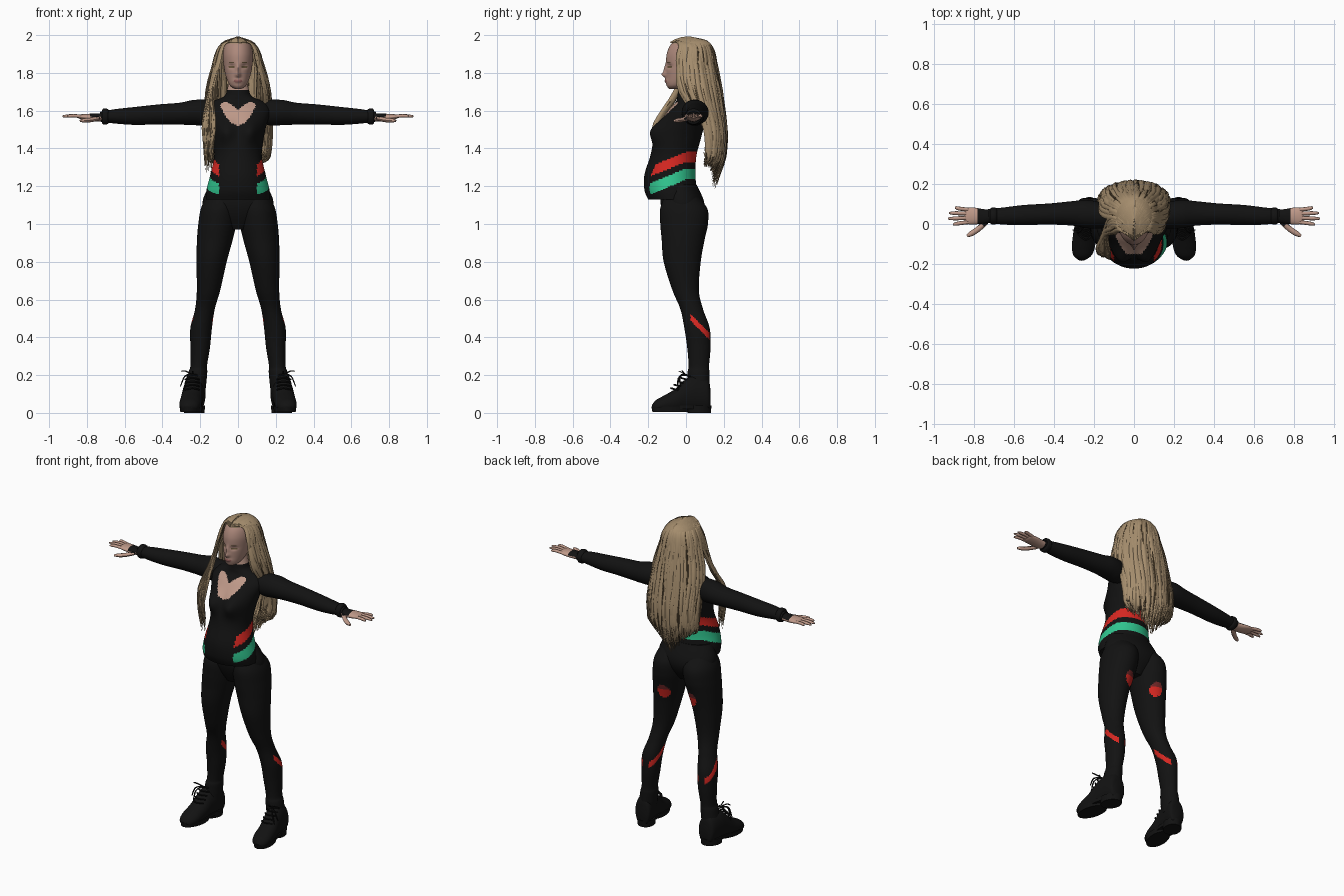
import bpy, bmesh, math, random
from math import sin, cos, pi, exp, radians
from mathutils import Vector

random.seed(4)
cube = bpy.data.objects.get("Cube")
if cube:
    bpy.data.objects.remove(cube)


def material(name, r, g, b):
    m = bpy.data.materials.new(name)
    m.use_nodes = True
    m.diffuse_color = (r, g, b, 1)
    node = next(x for x in m.node_tree.nodes if x.type == 'BSDF_PRINCIPLED')
    node.inputs["Base Color"].default_value = (r, g, b, 1)
    node.inputs["Roughness"].default_value = 0.8
    return m


BLACK = material("black fabric", .006, .006, .006)
SKIN = material("skin", .52, .32, .25)
FACE = material("face skin", .42, .25, .20)
LIPS = material("lips", .27, .11, .10)
HAIR = material("blond hair", .38, .27, .155)
DARK = material("dark hair", .12, .08, .04)
RED = material("red", .66, .02, .015)
MAROON = material("maroon", .16, .02, .02)
GREEN = material("green", .03, .55, .27)


def smooth(keys, steps):
    """Catmull-Rom through tuples of any length."""
    pts = [keys[0]] + list(keys) + [keys[-1]]
    out = []
    for p, q, r, s in zip(pts, pts[1:], pts[2:], pts[3:]):
        for i in range(steps):
            t = i / steps
            out.append([.5 * (2 * b + (c - a) * t + (2 * a - 5 * b + 4 * c - d) * t * t
                              + (3 * b - a - 3 * c + d) * t ** 3)
                        for a, b, c, d in zip(p, q, r, s)])
    return out + [list(keys[-1])]


def skin_rings(bm, rings, mat=0):
    rows = [[bm.verts.new(p) for p in ring] for ring in rings]
    n = len(rows[0])
    faces = [bm.faces.new((a[i], a[(i + 1) % n], b[(i + 1) % n], b[i]))
             for a, b in zip(rows, rows[1:]) for i in range(n)]
    faces += [bm.faces.new(rows[0][::-1]), bm.faces.new(rows[-1])]
    for f in faces:
        f.material_index = mat


def loft(bm, keys, axis='z', s=1, n=40, steps=8):
    """Ellipses along an axis; a key is (height, centre a, centre b, radius a, radius b)."""
    rings = []
    for h, a, b, ra, rb in smooth(keys, steps):
        ring = []
        for i in range(n):
            u, v = a + ra * cos(2 * pi * i / n), b + rb * sin(2 * pi * i / n)
            x, y, z = {'x': (h, u, v), 'y': (u, h, v), 'z': (u, v, h)}[axis]
            ring.append((x * s, y, z))
        rings.append(ring)
    skin_rings(bm, rings)


def lock(bm, keys, side, width, thick, tip=.1, mat=0, n=6, steps=4):
    """Tapered flat tube along a path."""
    pts = [Vector(p) for p in smooth(keys, steps)]
    rings = []
    for i, p in enumerate(pts):
        d = (pts[min(i + 1, len(pts) - 1)] - pts[max(i - 1, 0)]).normalized()
        nrm = d.cross(side).normalized()
        t = i / (len(pts) - 1)
        k = tip + (1 - tip) * min(1, (1 - t) * 3.5, .5 + t * 4)
        rings.append([p + (side * cos(j * 2 * pi / n) * width
                           + nrm * sin(j * 2 * pi / n) * thick) * k for j in range(n)])
    skin_rings(bm, rings, mat)


def finish(name, bm, mats, rule=None, shape=None):
    if shape:
        for v in bm.verts:
            v.co = shape(v.co)
    bmesh.ops.recalc_face_normals(bm, faces=bm.faces)
    for f in bm.faces:
        f.smooth = True
        if rule:
            f.material_index = rule(f.calc_center_median(), f.normal)
    me = bpy.data.meshes.new(name)
    bm.to_mesh(me)
    bm.free()
    me.set_sharp_from_angle(angle=radians(50))
    for m in mats:
        me.materials.append(m)
    ob = bpy.data.objects.new(name, me)
    bpy.context.collection.objects.link(ob)


def bump(x, z, cx, cz, wx, wz):
    return exp(-((x - cx) / wx) ** 2 - ((z - cz) / wz) ** 2)


# Torso: fitted top with chest opening, side stripes and collar
def torso_shape(c):
    if c.y < 0:
        c.y -= .045 * bump(abs(c.x), c.z, .068, 1.49, .048, .06)
    return c


def torso_rule(c, n):
    x, y, z = abs(c.x), c.y, c.z
    u = x / .092
    if z > 1.712:
        return 1
    if y < 0 and u < 1 and 1.522 + .1 * u * u < z < 1.6 + .045 * sin(u * 2.2):
        return 1
    if x > .1 or y > -.05:
        if abs(z - 1.355 - .4 * min(y, 0)) < .026:
            return 2
        if abs(z - 1.265 - .42 * min(y, 0)) < .03:
            return 3
    return 0


bm = bmesh.new()
loft(bm, [(1.13, 0, -.075, .17, .125), (1.18, 0, -.082, .167, .138), (1.26, 0, -.085, .147, .135),
          (1.36, 0, -.067, .126, .122), (1.45, 0, -.045, .135, .123), (1.52, 0, -.025, .15, .12),
          (1.6, 0, .005, .17, .1), (1.645, 0, .02, .14, .075), (1.675, 0, .012, .076, .058),
          (1.71, 0, .01, .058, .052), (1.78, 0, .01, .045, .045)], n=128, steps=12)
finish("torso", bm, [BLACK, SKIN, RED, GREEN], torso_rule, torso_shape)

bm = bmesh.new()
loft(bm, [(.97, 0, -.02, .05, .06), (1.05, 0, -.015, .165, .105), (1.12, 0, -.02, .187, .115),
          (1.21, 0, -.035, .15, .09)])
finish("pelvis", bm, [BLACK])


# Head with modelled face
def head_shape(c):
    x, z = c.x, c.z
    if c.y < 0:
        c.y -= .02 * bump(x, z, 0, 1.79, .013, .014) + .012 * bump(x, z, 0, 1.818, .01, .028)
        c.y -= .008 * bump(x, z, 0, 1.757, .022, .011) - .011 * bump(abs(x), z, .034, 1.836, .016, .012)
    return c


def head_rule(c, n):
    x, y, z = abs(c.x), c.y, c.z
    if y > .0 or z > 1.955:
        return 2
    if x < .024 - abs(z - 1.757) and abs(z - 1.757) < .009:
        return 1
    if .019 < x < .048 and (abs(z - 1.831) < .003 or abs(z - 1.856 + .1 * abs(x - .03)) < .003):
        return 3
    return 0


bm = bmesh.new()
loft(bm, [(1.715, 0, -.058, .018, .03), (1.735, 0, -.045, .044, .058), (1.78, 0, -.015, .064, .09),
          (1.84, 0, .005, .076, .11), (1.9, 0, .015, .08, .117), (1.95, 0, .02, .068, .1),
          (1.98, 0, .02, .04, .06), (1.988, 0, .02, .01, .015)], n=96, steps=14)
finish("head", bm, [FACE, LIPS, HAIR, DARK], head_rule, head_shape)


def leg_rule(c, n):
    x, y, z = abs(c.x), c.y, c.z
    if .025 < y < .125 and abs(z - .5 + (y - .03)) < .018:
        return 1
    if y > .02 and ((x - .1) / .035) ** 2 + ((z - .885) / .045) ** 2 < 1:
        return 2 if z > .9 else 1
    return 0


def hand_rule(c, n):
    return 1 if abs(c.x) < .785 and n.z > .25 and c.y > -.005 else 0


def shoe_shape(c):
    c.z = max(c.z, .025)
    c.x += (-c.y * .13) * (1 if c.x > 0 else -1)
    return c


def sole_shape(c):
    c.x += (-c.y * .13) * (1 if c.x > 0 else -1)
    return c


for s, side in ((1, "left"), (-1, "right")):
    # Trouser leg with red calf band and thigh patch
    bm = bmesh.new()
    loft(bm, [(1.15, .085, -.025, .08, .085), (1.08, .1, -.012, .097, .125), (1.0, .11, -.01, .1, .126),
              (.92, .122, -.015, .095, .114), (.8, .14, -.02, .08, .098), (.65, .156, -.002, .062, .07),
              (.55, .175, .03, .052, .06), (.45, .195, .058, .057, .067), (.35, .2, .068, .052, .062),
              (.25, .208, .068, .044, .054), (.21, .213, .066, .05, .058), (.1, .226, .066, .052, .058)],
         s=s, n=64, steps=14)
    finish(side + "_leg", bm, [BLACK, RED, MAROON], leg_rule)

    # Boot upper, sole and heel
    bm = bmesh.new()
    loft(bm, [(.13, .24, .07, .03, .05), (.115, .24, .09, .052, .09), (.05, .24, .1, .056, .1),
              (.0, .24, .09, .056, .09), (-.06, .24, .06, .058, .065), (-.12, .238, .045, .057, .045),
              (-.16, .237, .035, .043, .032), (-.18, .237, .03, .015, .012)], 'y', s)
    finish(side + "_boot", bm, [BLACK], shape=shoe_shape)
    bm = bmesh.new()
    loft(bm, [(.006, .238, -.08, .056, .098), (.035, .238, -.08, .06, .104)], s=s, steps=1)
    loft(bm, [(0, .24, .07, .053, .062), (.04, .24, .07, .056, .065)], s=s, steps=1)
    loft(bm, [(.02, .24, .0, .052, .1), (.04, .24, .0, .054, .1)], s=s, steps=1)
    finish(side + "_sole", bm, [BLACK], shape=sole_shape)

    # Laces: crossing rows and a loose bow
    bm = bmesh.new()
    for k in range(5):
        y, z = .0 - .018 * k, .195 - .018 * k
        lock(bm, [((.24 - .035) * s, y + .02, z), (.24 * s, y - .008, z + .008), (.28 * s, y + .02, z)],
             Vector((0, 0, 1)), .005, .005, .8)
    for dx, dy, dz in ((.06, -.02, .02), (.065, -.03, -.06), (.0, -.035, .02), (.05, -.04, -.1)):
        lock(bm, [(.24 * s, .0, .2), ((.24 + dx * .6) * s, dy, .215 + dz * .3),
                  ((.24 + dx) * s, dy, .2 + dz)], Vector((0, 1, 0)), .004, .004, .7)
    finish(side + "_laces", bm, [BLACK])

    # Sleeve with a cuff
    bm = bmesh.new()
    loft(bm, [(.08, .035, 1.6, .05, .05), (.17, .043, 1.59, .066, .068), (.24, .05, 1.59, .07, .066),
              (.31, .053, 1.584, .061, .058), (.42, .05, 1.58, .053, .053), (.55, .045, 1.572, .05, .047),
              (.65, .04, 1.57, .043, .038), (.73, .04, 1.568, .034, .026)], 'x', s)
    loft(bm, [(.685, .04, 1.569, .036, .034), (.695, .04, 1.569, .042, .042),
              (.715, .04, 1.569, .041, .041), (.72, .04, 1.569, .032, .03)], 'x', s, steps=4)
    finish(side + "_sleeve", bm, [BLACK])

    # Hand, fingers and thumb
    bm = bmesh.new()
    loft(bm, [(.7, .04, 1.566, .03, .022), (.75, .038, 1.564, .036, .021), (.8, .04, 1.566, .042, .017),
              (.835, .04, 1.568, .04, .012), (.848, .04, 1.568, .03, .006)], 'x', s)
    for y, tip_x, tip_y in ((.01, .905, -.002), (.031, .93, .027), (.052, .925, .055), (.071, .895, .082)):
        lock(bm, [(.82 * s, y, 1.568), (.87 * s, (y + tip_y) / 2, 1.573), (tip_x * s, tip_y, 1.57)],
             Vector((0, 1, 0)), .01, .009, .5, n=8)
    lock(bm, [(.735 * s, .015, 1.56), (.785 * s, -.03, 1.55), (.835 * s, -.06, 1.547)],
         Vector((0, 0, 1)), .012, .014, .5, n=8)
    finish(side + "_hand", bm, [SKIN, BLACK], hand_rule)

# Long hair: overlapping locks from a centre parting, one side falling over the shoulder
bm = bmesh.new()
COUNT = 440
for i in range(COUNT):
    s = 1 if i % 2 else -1
    t = (i + random.random()) / COUNT
    a = s * radians(125) * t
    sa, ca, back = sin(a), cos(a), max(cos(a), 0)
    k = random.choice((.72, .86, 1, 1))
    ry = .055 - .135 * t
    path = [(s * .004, ry, 1.99 - 3.5 * (ry - .01) ** 2),
            (.085 * sa, .025 + .1 * ca, 1.955),
            (.122 * sa, .03 + .125 * ca, 1.86)]
    if s < 0 and t > .72:
        u = random.random()
        path += [(-.15 + .015 * u, -.05, 1.7), (-.185 + .06 * u, -.125 - .03 * u, 1.54),
                 (-.18 + .05 * u, -.14 - .02 * u, 1.42),
                 (-.17 + .03 * u, -.13, 1.27 + .14 * random.random())]
    else:
        path += [(.165 * sa * k, .05 + .135 * ca * k, 1.7),
                 (.175 * sa * k, .11 + .1 * back * k, 1.5),
                 (.165 * sa * k, .115 + .09 * back * k, 1.36),
                 (.12 * sa * k, .1 + .06 * back * k, 1.18 + .14 * abs(sa) + .1 * random.random() ** 2)]
    path = path[:2] + [tuple(v + random.uniform(-.007, .007) for v in p) for p in path[2:]]
    dark = random.random() < .16
    lock(bm, path, Vector((ca, -sa, 0)), .005 if dark else .012, .005, mat=int(dark))
finish("long_hair", bm, [HAIR, DARK])
